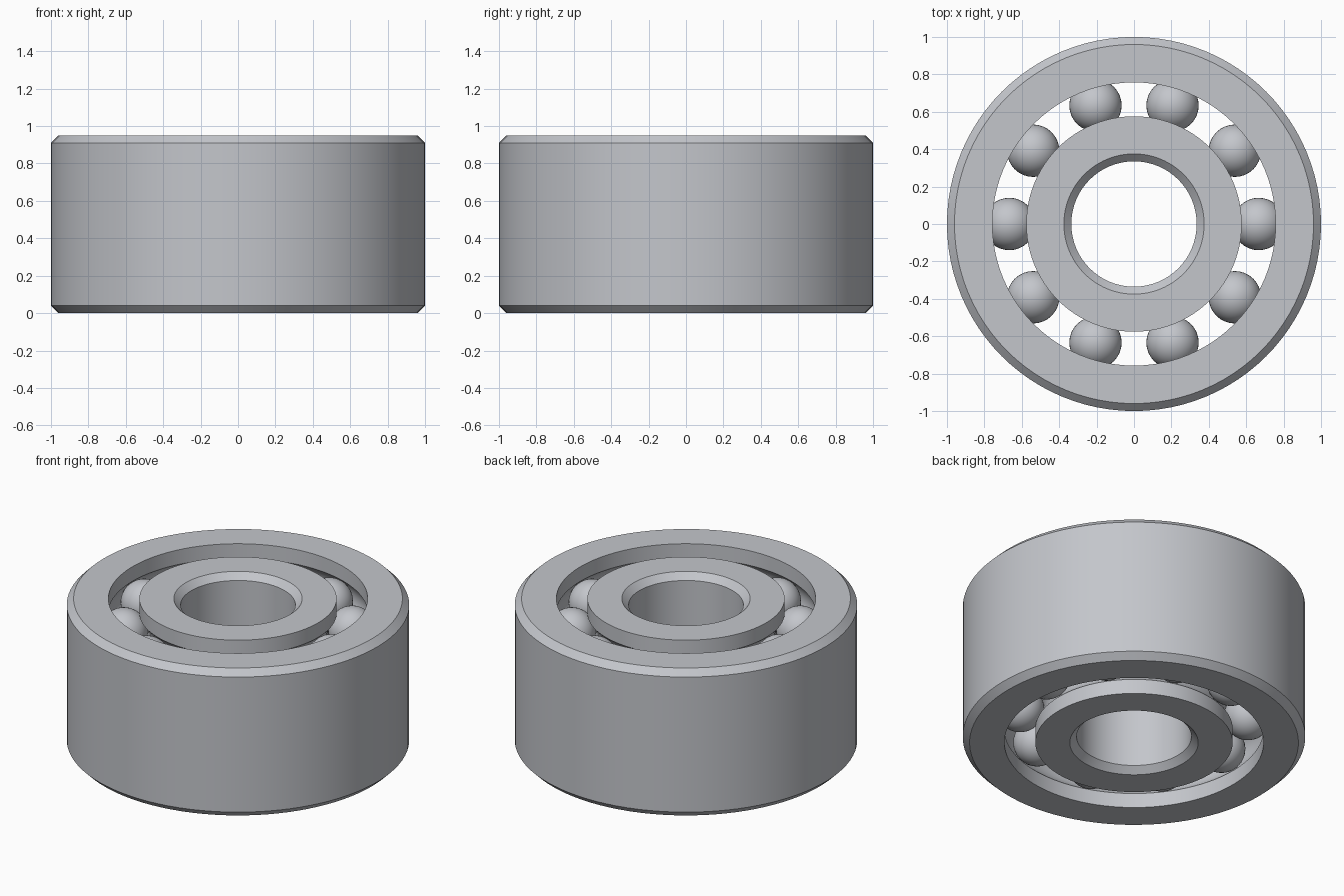
import bpy, bmesh
from math import sin, cos, pi, asin, sqrt, radians

cube = bpy.data.objects.get("Cube")
if cube:
    bpy.data.objects.remove(cube, do_unlink=True)

HEIGHT = 0.95
CHAMFER = 0.04
OUTER_R, OUTER_BORE = 1.0, 0.757
INNER_R, INNER_BORE = 0.576, 0.335
PITCH_R = (OUTER_BORE + INNER_R) / 2
BALL_R, GROOVE_R = 0.14, 0.143
ROWS = (0.205, HEIGHT - 0.205)
BALLS = 10
SEGMENTS = 96

steel = bpy.data.materials.new("steel grey")
steel.use_nodes = True
colour = (0.55, 0.565, 0.6, 1)
steel.diffuse_color = colour
steel.node_tree.nodes["Principled BSDF"].inputs["Base Color"].default_value = colour


def finish(name, bm):
    bmesh.ops.recalc_face_normals(bm, faces=bm.faces)
    mesh = bpy.data.meshes.new(name)
    bm.to_mesh(mesh)
    bm.free()
    mesh.materials.append(steel)
    obj = bpy.data.objects.new(name, mesh)
    bpy.context.collection.objects.link(obj)
    bpy.ops.object.select_all(action='DESELECT')
    obj.select_set(True)
    bpy.context.view_layer.objects.active = obj
    bpy.ops.object.shade_smooth_by_angle(angle=radians(25))
    return obj


def raceway(wall_r, steps=12):
    """Wall from bottom to top with one rounded groove per ball row."""
    side = 1 if wall_r > PITCH_R else -1
    half = sqrt(GROOVE_R ** 2 - (wall_r - PITCH_R) ** 2)
    spread = asin(half / GROOVE_R)
    points = [(wall_r, 0)]
    for z in ROWS:
        for i in range(steps + 1):
            a = spread * (2 * i / steps - 1)
            points.append((PITCH_R + side * GROOVE_R * cos(a), z + GROOVE_R * sin(a)))
    return points + [(wall_r, HEIGHT)]


def chamfered_wall(wall_r, face_r):
    """Plain wall from top to bottom with a chamfer at both ends."""
    return [(face_r, HEIGHT), (wall_r, HEIGHT - CHAMFER), (wall_r, CHAMFER), (face_r, 0)]


def ring(name, profile):
    """Revolve a closed radius/height profile around z."""
    bm = bmesh.new()
    loops = []
    for s in range(SEGMENTS):
        a = 2 * pi * s / SEGMENTS
        loops.append([bm.verts.new((r * cos(a), r * sin(a), z)) for r, z in profile])
    n = len(profile)
    for s, here in enumerate(loops):
        after = loops[(s + 1) % SEGMENTS]
        for i in range(n):
            j = (i + 1) % n
            bm.faces.new((here[i], after[i], after[j], here[j]))
    return finish(name, bm)


# Races
ring("outer_ring", raceway(OUTER_BORE) + chamfered_wall(OUTER_R, OUTER_R - CHAMFER))
ring("inner_ring", raceway(INNER_R) + chamfered_wall(INNER_BORE, INNER_BORE + CHAMFER))

# Two rows of balls sharing one mesh
bm = bmesh.new()
bmesh.ops.create_uvsphere(bm, u_segments=32, v_segments=20, radius=BALL_R)
first = finish("ball", bm)
for row, z in zip(("lower", "upper"), ROWS):
    for k in range(BALLS):
        a = 2 * pi * k / BALLS
        ball = bpy.data.objects.new(f"{row}_ball_{k + 1}", first.data)
        ball.location = (PITCH_R * cos(a), PITCH_R * sin(a), z)
        bpy.context.collection.objects.link(ball)
bpy.data.objects.remove(first, do_unlink=True)
